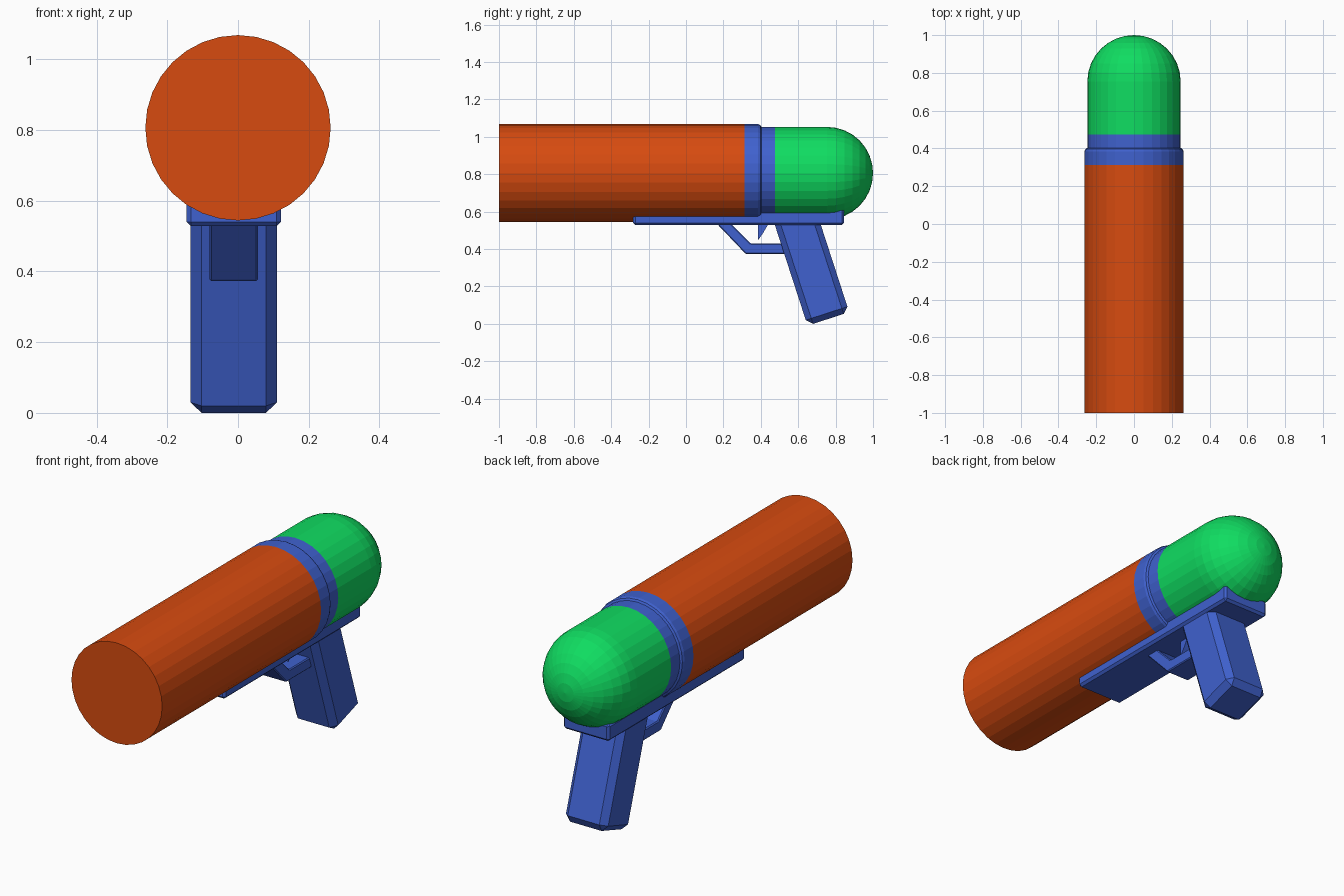
import bpy, bmesh, math

if "Cube" in bpy.data.objects:
    bpy.data.objects.remove(bpy.data.objects["Cube"])

AXIS_Z = 0.806
SIDES = 32
CX = -0.012  # grip assembly sits slightly off centre


def material(name, rgb):
    m = bpy.data.materials.new(name)
    m.diffuse_color = (*rgb, 1)
    m.use_nodes = True
    m.node_tree.nodes["Principled BSDF"].inputs["Base Color"].default_value = m.diffuse_color
    return m


ORANGE = material("orange", (0.68, 0.07, 0.005))
BLUE = material("blue", (0.05, 0.12, 0.62))
GREEN = material("green", (0.005, 0.72, 0.12))


def finish(bm, name, mat):
    bmesh.ops.recalc_face_normals(bm, faces=bm.faces)
    me = bpy.data.meshes.new(name)
    bm.to_mesh(me)
    bm.free()
    me.materials.append(mat)
    ob = bpy.data.objects.new(name, me)
    bpy.context.collection.objects.link(ob)
    return ob


def lathe(name, profile, mat, cap_front=False):
    """Revolve (y, radius) points around the barrel axis."""
    bm = bmesh.new()
    rings = []
    for y, r in profile:
        if r == 0:
            rings.append([bm.verts.new((0, y, AXIS_Z))] * SIDES)
        else:
            angles = [2 * math.pi * i / SIDES for i in range(SIDES)]
            rings.append([bm.verts.new((r * math.cos(a), y, AXIS_Z + r * math.sin(a)))
                          for a in angles])
    for a, b in zip(rings, rings[1:]):
        for i in range(SIDES):
            j = (i + 1) % SIDES
            quad = [a[i], a[j], b[j], b[i]]
            bm.faces.new(list(dict.fromkeys(quad)))
    if cap_front:
        bm.faces.new(rings[0])
    ob = finish(bm, name, mat)
    # make sure open shells face outwards
    p = ob.data.polygons[0]
    if p.normal.x * p.center.x + p.normal.z * (p.center.z - AXIS_Z) < 0:
        ob.data.flip_normals()
    return ob


def prism(name, profile, width, bevel=0.0):
    """Extrude a (y, z) side profile across x, with chamfered edges."""
    bm = bmesh.new()
    f = bm.faces.new([bm.verts.new((CX - width / 2, y, z)) for y, z in profile])
    ext = bmesh.ops.extrude_face_region(bm, geom=[f])
    verts = [v for v in ext["geom"] if isinstance(v, bmesh.types.BMVert)]
    bmesh.ops.translate(bm, verts=verts, vec=(width, 0, 0))
    ob = finish(bm, name, BLUE)
    if bevel:
        mod = ob.modifiers.new("chamfer", "BEVEL")
        mod.width = bevel
        mod.segments = 1
    return ob


# Barrel, collar and domed tank
lathe("barrel", [(-1, 0.262), (0.312, 0.262)], ORANGE, cap_front=True)
lathe("collar", [(0.312, 0.262), (0.385, 0.262), (0.397, 0.257),
                 (0.403, 0.247), (0.475, 0.247)], BLUE)
dome = [(0.755 + 0.245 * math.sin(t), 0.247 * math.cos(t))
        for t in (math.pi / 16 * i for i in range(8))]
lathe("domed_tank", [(0.475, 0.247)] + dome + [(1.0, 0)], GREEN)

# Mounting plate under the barrel
prism("mounting_plate", [(-0.283, 0.528), (0.845, 0.528),
                         (0.845, 0.618), (-0.283, 0.618)], 0.267, 0.012)

# Slanted grip
d = (0.309, -0.951)
p = (0.951, 0.309)
c = (0.650, -0.0095)
L, W = 0.60, 0.234
grip = [c, (c[0] + p[0] * W, c[1] + p[1] * W),
        (c[0] + p[0] * W - d[0] * (L - 0.07), c[1] + p[1] * W - d[1] * (L - 0.07)),
        (c[0] - d[0] * L, c[1] - d[1] * L)]
prism("grip", grip, 0.244, 0.031)

# Trigger guard and trigger
prism("trigger_guard", [(0.151, 0.55), (0.32, 0.373), (0.56, 0.373),
                        (0.56, 0.43), (0.345, 0.43), (0.226, 0.55)], 0.137, 0.005)
prism("trigger", [(0.385, 0.545), (0.385, 0.447), (0.410, 0.482),
                  (0.438, 0.53), (0.438, 0.545)], 0.07)
